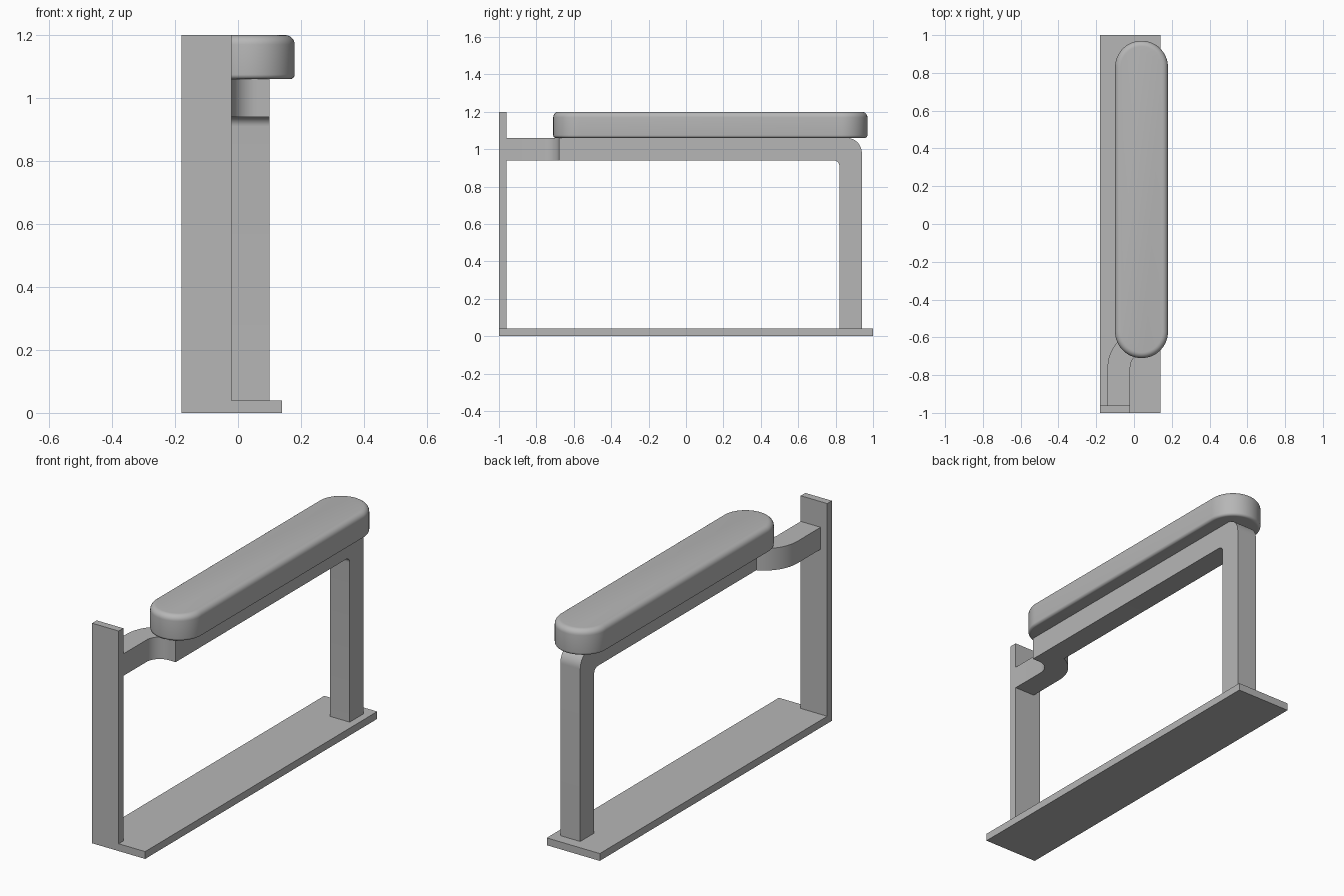
import bpy
import bmesh
from math import radians, sin, cos
from mathutils import Vector

default = bpy.data.objects.get("Cube")
if default:
    bpy.data.objects.remove(default, do_unlink=True)

# One plain grey for every part
grey = bpy.data.materials.new("plain grey")
grey.use_nodes = True
colour = (0.47, 0.47, 0.47, 1)
grey.diffuse_color = colour
grey.node_tree.nodes["Principled BSDF"].inputs["Base Color"].default_value = colour


def arc(cx, cy, r, start, end, steps=16):
    """Points along an arc, angles in degrees."""
    angles = [radians(start + (end - start) * i / steps) for i in range(steps + 1)]
    return [(cx + r * cos(a), cy + r * sin(a)) for a in angles]


def prism(name, outline, low, high, along="z", top_round=0, bottom_round=0):
    """Extrude an outline along z (points are x, y) or x (points are y, z)."""
    def place(p, d):
        return (p[0], p[1], d) if along == "z" else (d, p[0], p[1])

    bm = bmesh.new()
    base = bm.faces.new([bm.verts.new(place(p, low)) for p in outline])
    new = bmesh.ops.extrude_face_region(bm, geom=[base])["geom"]
    shift = Vector(place((0, 0), high - low))
    bmesh.ops.translate(bm, vec=shift, verts=[g for g in new if isinstance(g, bmesh.types.BMVert)])
    bmesh.ops.recalc_face_normals(bm, faces=bm.faces)
    # Rounded rims
    for level, radius in ((high, top_round), (low, bottom_round)):
        if radius:
            rim = [e for e in bm.edges if all(abs(v.co.z - level) < 1e-5 for v in e.verts)]
            bmesh.ops.bevel(bm, geom=rim, offset=radius, segments=6, profile=0.5, affect="EDGES")
    mesh = bpy.data.meshes.new(name)
    bm.to_mesh(mesh)
    bm.free()
    mesh.materials.append(grey)
    obj = bpy.data.objects.new(name, mesh)
    bpy.context.collection.objects.link(obj)
    bpy.ops.object.select_all(action="DESELECT")
    obj.select_set(True)
    bpy.context.view_layer.objects.active = obj
    bpy.ops.object.shade_smooth_by_angle(angle=radians(30))
    return obj


def rectangle(x0, x1, y0, y1):
    return [(x0, y0), (x1, y0), (x1, y1), (x0, y1)]


# Base plate and upright mounting plate
prism("base_plate", rectangle(-0.18, 0.14, -1, 1), 0, 0.04)
prism("mounting_plate", rectangle(-0.18, -0.02, -1, -0.96), 0.04, 1.2)

# Support beam that bends down into the rear leg
beam = [(-0.68, 0.94)]
beam += arc(0.79, 0.91, 0.03, 90, 0, 8)
beam += [(0.82, 0.04), (0.94, 0.04)]
beam += arc(0.86, 0.98, 0.08, 0, 90)
beam += [(-0.68, 1.06)]
prism("beam_and_leg", beam, -0.02, 0.10, along="x")

# Curved bracket joining the mounting plate to the beam
bracket = [(-0.14, -0.96), (-0.02, -0.96)]
bracket += arc(0.06, -0.76, 0.08, 180, 90)
bracket += [(-0.02, -0.68)]
bracket += arc(0.06, -0.76, 0.20, 113.6, 180)
prism("curved_bracket", bracket, 0.94, 1.06)

# Armrest pad with round ends and soft rims
pad = arc(0.04, 0.83, 0.14, 0, 180, 32) + arc(0.04, -0.57, 0.14, 180, 360, 32)
prism("armrest_pad", pad, 1.06, 1.2, top_round=0.03, bottom_round=0.015)
